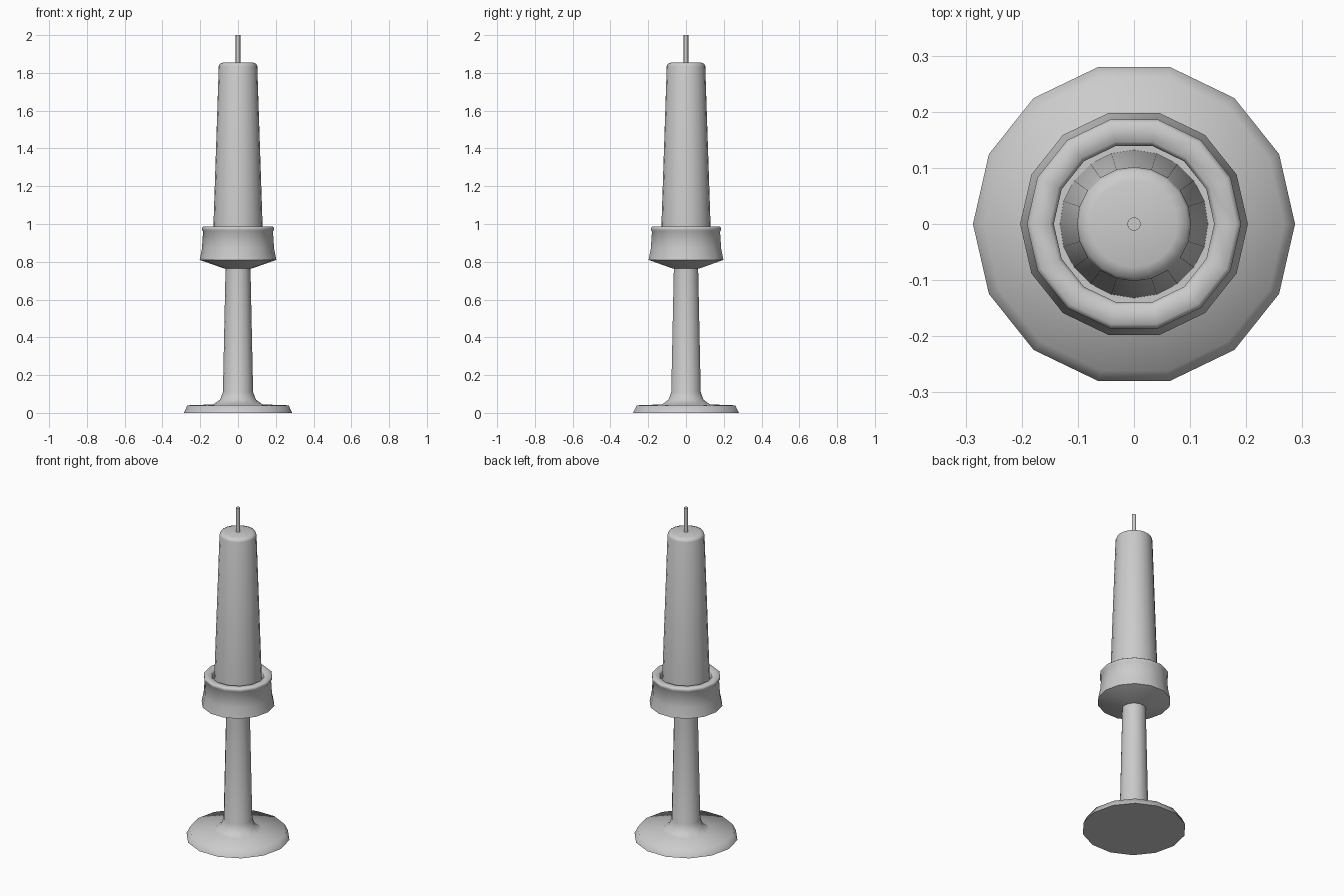
import bpy
import math

cube = bpy.data.objects.get("Cube")
if cube:
    bpy.data.objects.remove(cube, do_unlink=True)

grey = bpy.data.materials.new("plain grey")
grey.use_nodes = True
colour = (0.6, 0.6, 0.6, 1.0)
grey.diffuse_color = colour
grey.node_tree.nodes["Principled BSDF"].inputs["Base Color"].default_value = colour


def lathe(name, profile, sides):
    """Spin a (radius, height) profile round z and cap both ends."""
    verts, faces = [], []
    for r, z in profile:
        for i in range(sides):
            a = math.tau * i / sides
            verts.append((r * math.cos(a), r * math.sin(a), z))
    for k in range(len(profile) - 1):
        for i in range(sides):
            j = (i + 1) % sides
            low, high = k * sides, (k + 1) * sides
            faces.append((low + i, low + j, high + j, high + i))
    faces.append(tuple(reversed(range(sides))))
    faces.append(tuple(range(len(verts) - sides, len(verts))))
    mesh = bpy.data.meshes.new(name)
    mesh.from_pydata(verts, [], faces)
    mesh.materials.append(grey)
    obj = bpy.data.objects.new(name, mesh)
    bpy.context.collection.objects.link(obj)
    # soft bevels stay smooth, square corners stay crisp
    bpy.ops.object.select_all(action="DESELECT")
    obj.select_set(True)
    bpy.context.view_layer.objects.active = obj
    bpy.ops.object.shade_smooth_by_angle(angle=math.radians(70))
    return obj


# Foot, flared stem, and cup with a rolled rim and a shallow socket
lathe("candle_holder", [
    (0.287, 0.0), (0.268, 0.04), (0.13, 0.045), (0.095, 0.07), (0.08, 0.11),
    (0.066, 0.765), (0.075, 0.765), (0.203, 0.81), (0.191, 0.87),
    (0.185, 0.96), (0.191, 0.968), (0.191, 0.98), (0.183, 0.987),
    (0.15, 0.985), (0.143, 0.975), (0.143, 0.94),
], 14)

# Tapered candle with a rounded shoulder
lathe("candle", [
    (0.132, 0.935), (0.102, 1.835), (0.097, 1.848), (0.077, 1.855),
], 20)

# Wick
lathe("wick", [(0.012, 1.85), (0.012, 2.0)], 12)
